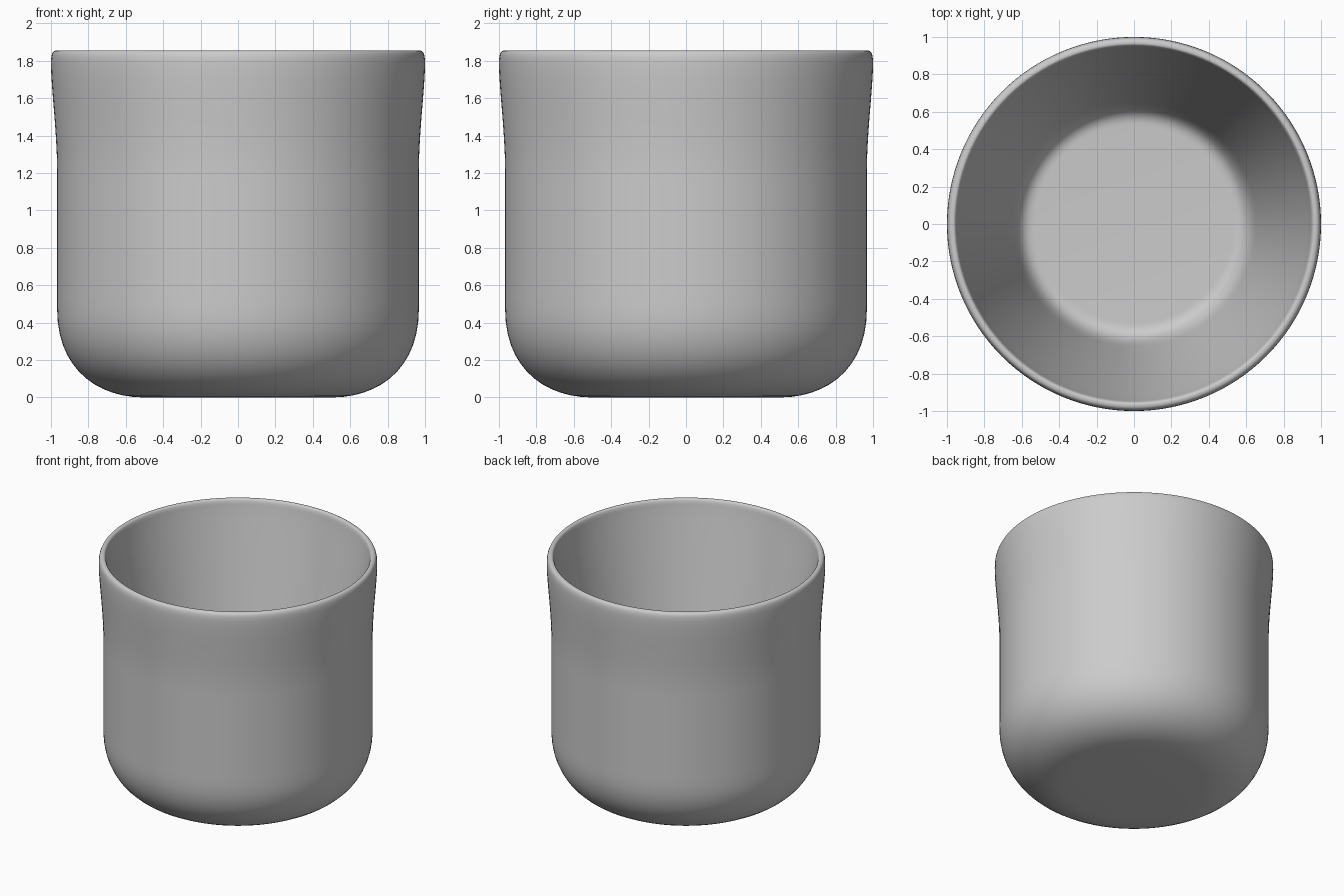
import bpy, bmesh, math
from mathutils import Vector
from mathutils.geometry import interpolate_bezier

if "Cube" in bpy.data.objects:
    bpy.data.objects.remove(bpy.data.objects["Cube"])

SEGMENTS = 128

# Cup cross-section: cubic curves (start, handle, handle, end) as radius, height
curves = [
    ((0.50, 0.0), (0.76, 0.0), (0.967, 0.16), (0.967, 0.47)),     # rounded base
    ((0.967, 0.47), (0.967, 0.75), (0.967, 1.0), (0.967, 1.2)),   # straight wall
    ((0.967, 1.2), (0.967, 1.42), (1.0, 1.66), (1.0, 1.785)),     # flared top
    ((1.0, 1.785), (1.0, 1.84), (0.99, 1.855), (0.968, 1.855)),   # lip outside
    ((0.968, 1.855), (0.953, 1.855), (0.948, 1.84), (0.943, 1.80)),  # lip inside
    ((0.943, 1.80), (0.86, 1.35), (0.75, 0.80), (0.655, 0.30)),   # tapered inside
    ((0.655, 0.30), (0.63, 0.17), (0.60, 0.12), (0.53, 0.12)),    # inner floor edge
]

profile = [Vector((0, 0, 0))]
for c in curves:
    pts = interpolate_bezier(*[Vector((r, 0, z)) for r, z in c], 14)
    profile += pts if len(profile) == 1 else pts[1:]
profile.append(Vector((0, 0, 0.12)))

# Spin the section around the vertical axis
bm = bmesh.new()
verts = [bm.verts.new(p) for p in profile]
edges = [bm.edges.new(pair) for pair in zip(verts, verts[1:])]
bmesh.ops.spin(bm, geom=verts + edges, axis=(0, 0, 1), cent=(0, 0, 0),
               angle=math.tau, steps=SEGMENTS, use_merge=True)
bmesh.ops.remove_doubles(bm, verts=bm.verts, dist=1e-5)
bmesh.ops.recalc_face_normals(bm, faces=bm.faces)
for f in bm.faces:
    f.smooth = True

mesh = bpy.data.meshes.new("cup")
bm.to_mesh(mesh)
bm.free()
cup = bpy.data.objects.new("cup", mesh)
bpy.context.collection.objects.link(cup)
